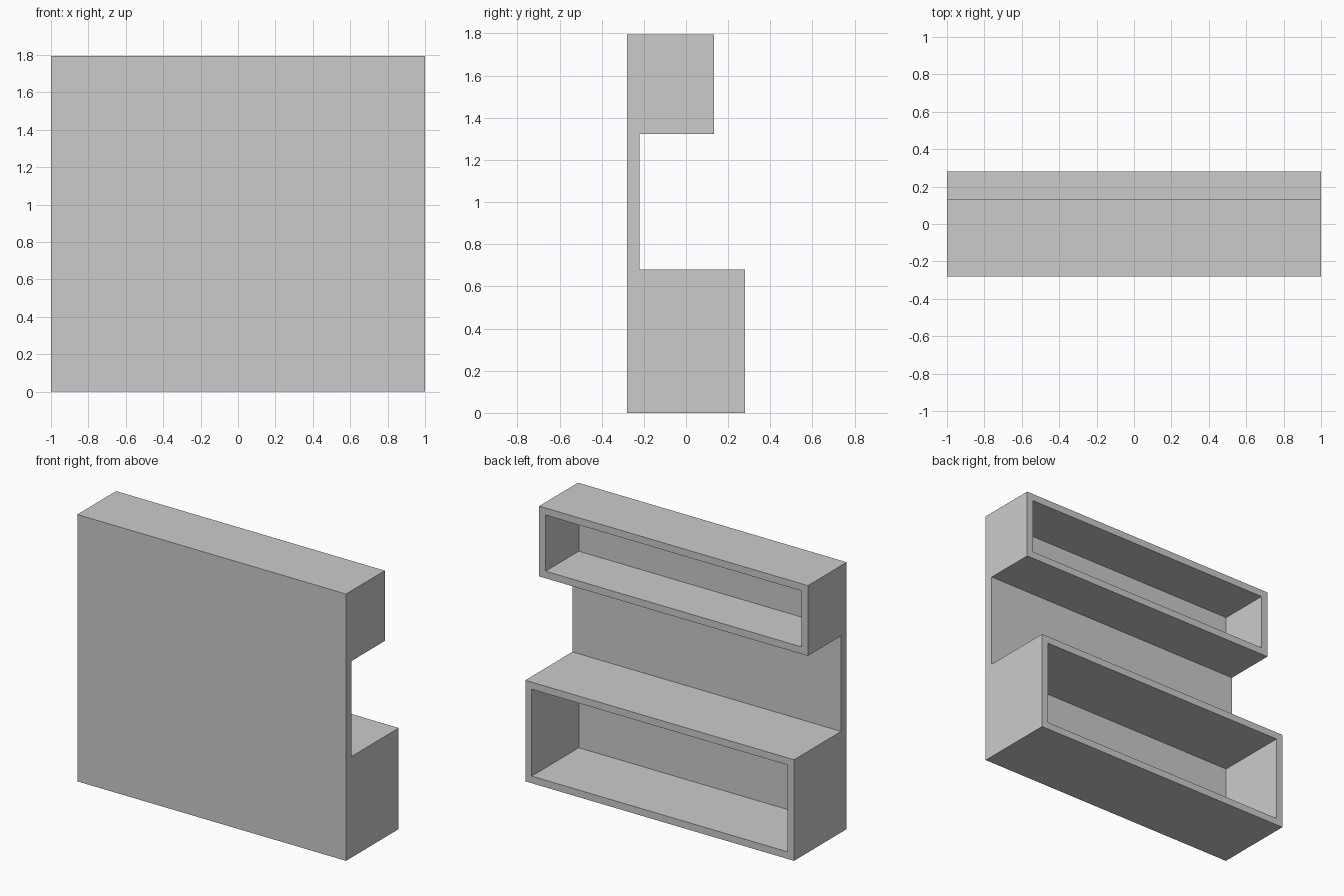
import bpy, bmesh

if "Cube" in bpy.data.objects:
    bpy.data.objects.remove(bpy.data.objects["Cube"])

WIDTH, HEIGHT = 2.0, 1.795
FRONT, PANEL_BACK = -0.28, -0.22      # thin front panel
LOWER_BACK, LOWER_TOP = 0.28, 0.68    # deep lower cabinet
UPPER_BACK, UPPER_BOTTOM = 0.132, 1.322  # shallow upper cabinet
WALL = 0.048

bm = bmesh.new()

# Side profile (y, z) swept across the full width
profile = [(FRONT, 0), (LOWER_BACK, 0), (LOWER_BACK, LOWER_TOP),
           (PANEL_BACK, LOWER_TOP), (PANEL_BACK, UPPER_BOTTOM),
           (UPPER_BACK, UPPER_BOTTOM), (UPPER_BACK, HEIGHT), (FRONT, HEIGHT)]
side = bm.faces.new([bm.verts.new((-WIDTH / 2, y, z)) for y, z in profile])
swept = bmesh.ops.extrude_face_region(bm, geom=[side], use_keep_orig=True)
bmesh.ops.translate(bm, vec=(WIDTH, 0, 0),
                    verts=[g for g in swept["geom"] if isinstance(g, bmesh.types.BMVert)])
bmesh.ops.recalc_face_normals(bm, faces=bm.faces)

# Open compartments: inset each cabinet's rear face and push it to the panel
rears = [f for f in bm.faces
         if f.normal.y > 0.9 and f.calc_center_median().y > 0]
for face in rears:
    bmesh.ops.inset_individual(bm, faces=[face], thickness=WALL, use_even_offset=True)
    floor = bmesh.ops.extrude_discrete_faces(bm, faces=[face])["faces"][0]
    for v in floor.verts:
        v.co.y = PANEL_BACK
bmesh.ops.recalc_face_normals(bm, faces=bm.faces)

mesh = bpy.data.meshes.new("counter_body")
bm.to_mesh(mesh)
bm.free()
counter = bpy.data.objects.new("counter_body", mesh)
bpy.context.collection.objects.link(counter)
